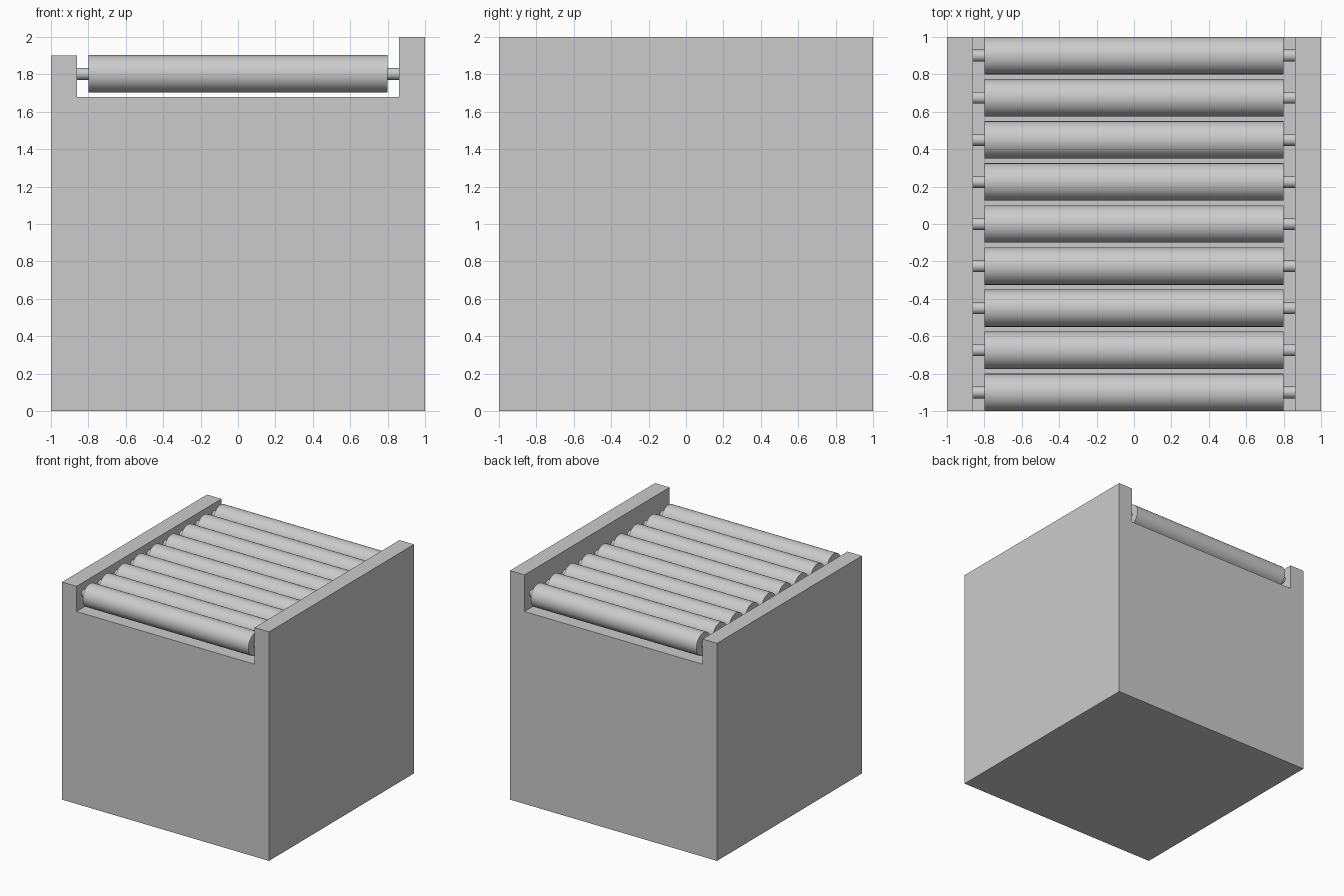
import bpy, bmesh, math
from mathutils import Matrix

if "Cube" in bpy.data.objects:
    bpy.data.objects.remove(bpy.data.objects["Cube"])


def make_object(name, bm):
    bmesh.ops.recalc_face_normals(bm, faces=bm.faces)
    mesh = bpy.data.meshes.new(name)
    bm.to_mesh(mesh)
    bm.free()
    obj = bpy.data.objects.new(name, mesh)
    bpy.context.collection.objects.link(obj)
    return obj


# Conveyor body: channel profile with a low left rail and a tall right rail
profile = [(-1, 0), (1, 0), (1, 2), (0.86, 2), (0.86, 1.68),
           (-0.86, 1.68), (-0.86, 1.9), (-1, 1.9)]
bm = bmesh.new()
face = bm.faces.new([bm.verts.new((x, -1, z)) for x, z in profile])
out = bmesh.ops.extrude_face_region(bm, geom=[face])
bmesh.ops.translate(bm, vec=(0, 2, 0),
                    verts=[v for v in out["geom"] if isinstance(v, bmesh.types.BMVert)])
make_object("conveyor_body", bm)


def cylinder(bm, radius, x0, x1, segments):
    place = Matrix.Translation(((x0 + x1) / 2, 0, 0)) @ Matrix.Rotation(math.pi / 2, 4, 'Y')
    bmesh.ops.create_cone(bm, cap_ends=True, segments=segments, radius1=radius,
                          radius2=radius, depth=x1 - x0, matrix=place)


# Rollers, each with an axle stub at both ends
for i in range(9):
    bm = bmesh.new()
    cylinder(bm, 0.1, -0.8, 0.8, 32)
    cylinder(bm, 0.032, -0.86, -0.8, 32)
    cylinder(bm, 0.032, 0.8, 0.86, 32)
    roller = make_object(f"roller_{i + 1}", bm)
    roller.location = (0, -0.9 + 0.225 * i, 1.803)
    bpy.ops.object.select_all(action='DESELECT')
    roller.select_set(True)
    bpy.context.view_layer.objects.active = roller
    bpy.ops.object.shade_smooth_by_angle(angle=math.radians(30))
